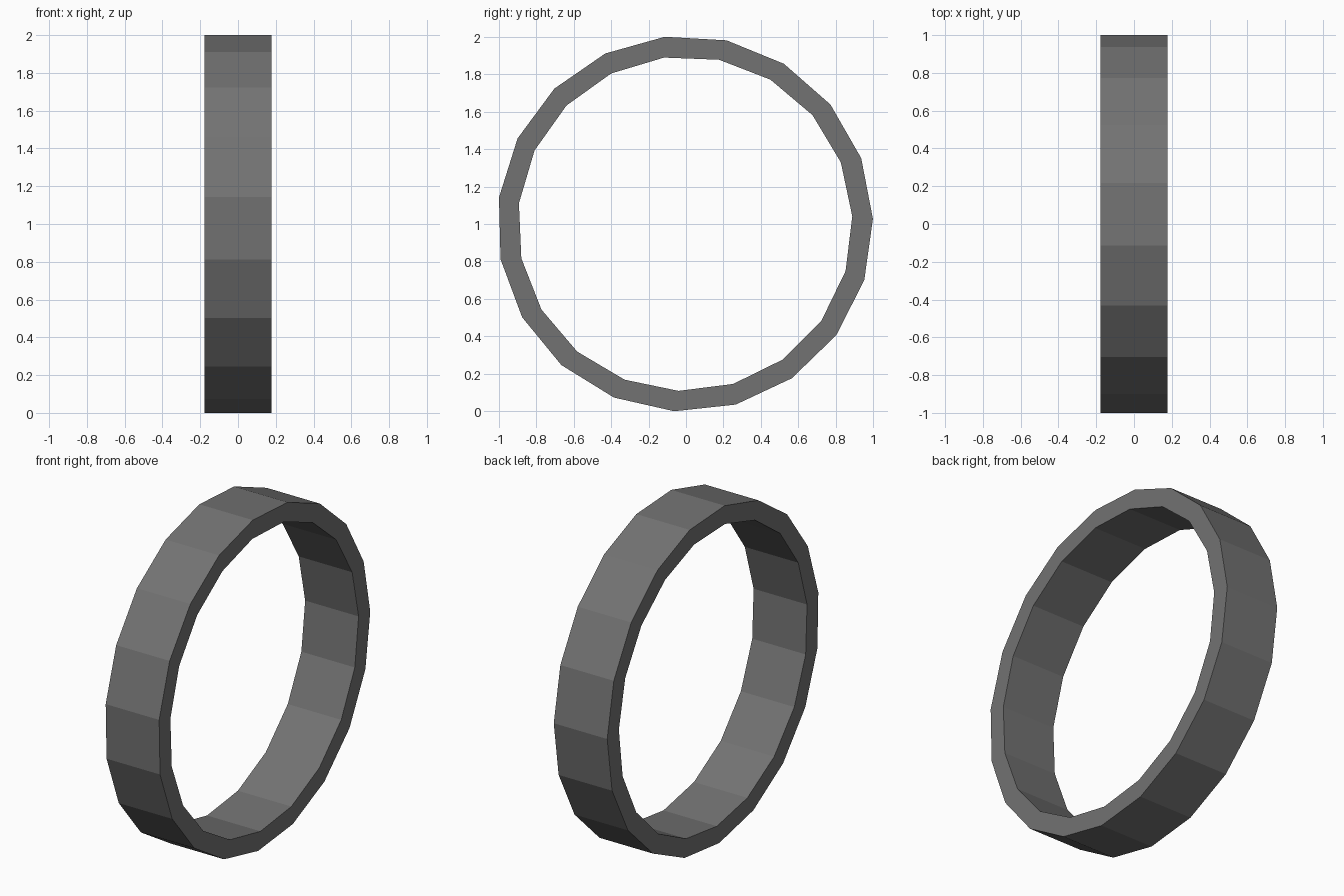
import bpy, bmesh
from math import sin, cos, radians, tau

if "Cube" in bpy.data.objects:
    bpy.data.objects.remove(bpy.data.objects["Cube"])

SIDES = 19
HALF_WIDTH = 0.177
CENTRE_Y, CENTRE_Z = -0.005, 1.002

bm = bmesh.new()


def loop(x, radius, phase):
    """One polygonal ring of vertices around the x axis."""
    angles = [radians(phase) + tau * i / SIDES for i in range(SIDES)]
    return [bm.verts.new((x, CENTRE_Y + radius * cos(a), CENTRE_Z + radius * sin(a)))
            for a in angles]


# Rectangular cross-section: two outer and two inner loops
OUTER, INNER = (1.0037, 1.45), (0.894, 2.5)
loops = [loop(-HALF_WIDTH, *OUTER), loop(HALF_WIDTH, *OUTER),
         loop(HALF_WIDTH, *INNER), loop(-HALF_WIDTH, *INNER)]

# Bridge neighbouring loops into the outer wall, inner wall and two rims
for k in range(4):
    a, b = loops[k], loops[(k + 1) % 4]
    for i in range(SIDES):
        j = (i + 1) % SIDES
        bm.faces.new((a[i], a[j], b[j], b[i]))

bmesh.ops.recalc_face_normals(bm, faces=bm.faces)
mesh = bpy.data.meshes.new("ring_band")
bm.to_mesh(mesh)
bm.free()

# Dark grey finish
dark = bpy.data.materials.new("dark_grey")
dark.diffuse_color = (0.17, 0.17, 0.17, 1)
dark.use_nodes = True
dark.node_tree.nodes["Principled BSDF"].inputs["Base Color"].default_value = dark.diffuse_color
mesh.materials.append(dark)
bpy.context.collection.objects.link(bpy.data.objects.new("ring_band", mesh))
